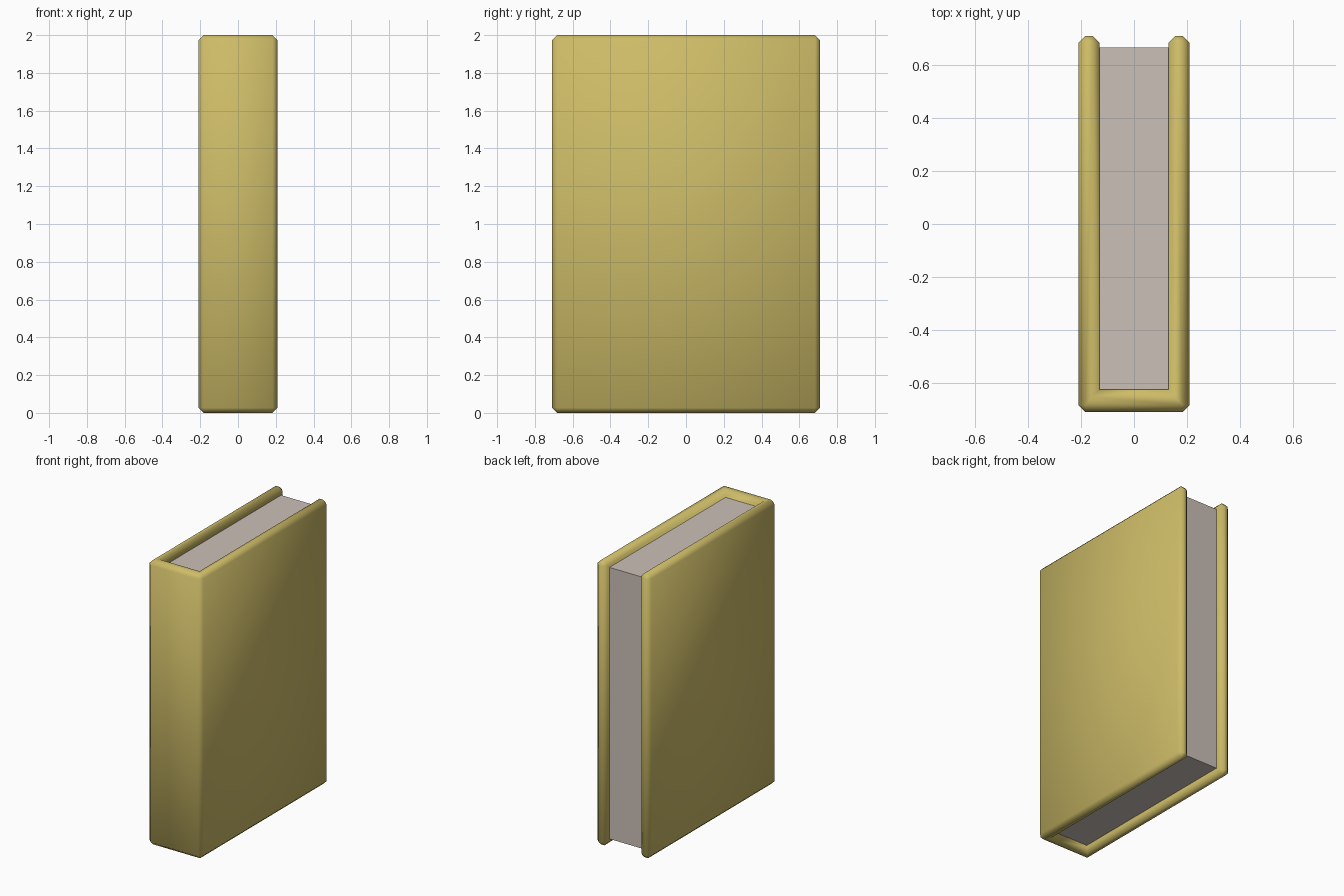
import bpy, bmesh, math
from mathutils import Vector

if "Cube" in bpy.data.objects:
    bpy.data.objects.remove(bpy.data.objects["Cube"])

W, D, H = 0.21, 0.71, 2.0      # half width, half depth, height
T, SPINE = 0.08, 0.085         # board and spine thickness
BEVEL = 0.027


def material(name, rgb):
    m = bpy.data.materials.new(name)
    m.diffuse_color = (*rgb, 1)
    m.use_nodes = True
    m.node_tree.nodes["Principled BSDF"].inputs["Base Color"].default_value = m.diffuse_color
    return m


def prism(name, outline, z0, z1, mat, bevel=0):
    """Extrude a flat outline upward and chamfer its outward edges."""
    bm = bmesh.new()
    base = bm.faces.new([bm.verts.new((x, y, z0)) for x, y in outline])
    ext = bmesh.ops.extrude_face_region(bm, geom=[base])
    tops = [g for g in ext["geom"] if isinstance(g, bmesh.types.BMVert)]
    bmesh.ops.translate(bm, verts=tops, vec=Vector((0, 0, z1 - z0)))
    bmesh.ops.recalc_face_normals(bm, faces=bm.faces)
    if bevel:
        edges = [e for e in bm.edges if e.calc_face_angle_signed() > 0.5]
        bmesh.ops.bevel(bm, geom=edges, offset=bevel, segments=1,
                        profile=0.5, affect='EDGES')
    me = bpy.data.meshes.new(name)
    bm.to_mesh(me)
    bm.free()
    me.materials.append(mat)
    ob = bpy.data.objects.new(name, me)
    bpy.context.collection.objects.link(ob)
    return ob


gold = material("mustard cover", (0.61, 0.50, 0.136))
paper = material("warm grey paper", (0.60, 0.53, 0.48))

# Cover: U-shaped section of two boards joined by the spine
xi, yi = W - T, -D + SPINE
cover = prism("cover", [(-W, -D), (W, -D), (W, D), (xi, D), (xi, yi),
                        (-xi, yi), (-xi, D), (-W, D)], 0, H, gold, BEVEL)
bpy.context.view_layer.objects.active = cover
cover.select_set(True)
bpy.ops.object.shade_smooth_by_angle(angle=math.radians(60))

# Page block, set in from the cover edges
e = 0.002
prism("pages", [(-xi - e, yi - e), (xi + e, yi - e), (xi + e, D - 0.045),
                (-xi - e, D - 0.045)], 0.045, H - 0.045, paper)
